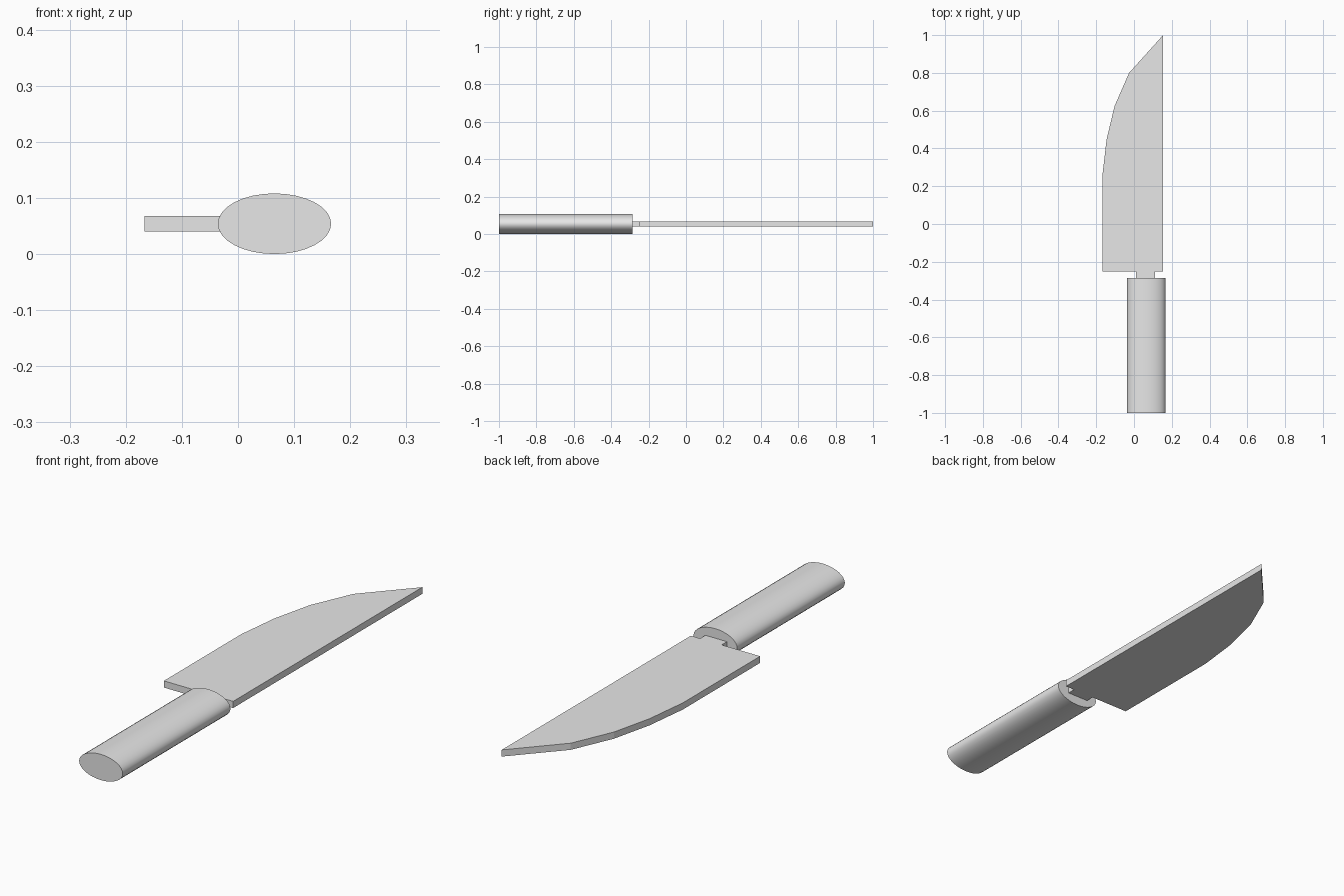
import bpy, bmesh, math
from mathutils import Vector

cube = bpy.data.objects.get("Cube")
if cube:
    bpy.data.objects.remove(cube, do_unlink=True)

# Plain grey for the whole knife
grey = bpy.data.materials.new("light grey")
grey.use_nodes = True
colour = (0.8, 0.8, 0.8, 1)
grey.diffuse_color = colour
grey.node_tree.nodes["Principled BSDF"].inputs["Base Color"].default_value = colour


def extruded(name, points, direction):
    """Solid made by sweeping a flat outline along a direction."""
    bm = bmesh.new()
    face = bm.faces.new([bm.verts.new(p) for p in points])
    result = bmesh.ops.extrude_face_region(bm, geom=[face], use_keep_orig=True)
    moved = [v for v in result["geom"] if isinstance(v, bmesh.types.BMVert)]
    bmesh.ops.translate(bm, verts=moved, vec=Vector(direction))
    bmesh.ops.recalc_face_normals(bm, faces=bm.faces)
    mesh = bpy.data.meshes.new(name)
    bm.to_mesh(mesh)
    bm.free()
    mesh.materials.append(grey)
    obj = bpy.data.objects.new(name, mesh)
    bpy.context.collection.objects.link(obj)
    return obj


# Blade with straight spine, faceted cutting edge and a short tang
blade_z, thickness = 0.04, 0.028
tang_end, heel = -0.287, -0.252
outline = [(0.011, tang_end), (0.111, tang_end), (0.111, heel), (0.154, heel),
           (0.154, 1), (-0.026, 0.8), (-0.103, 0.624), (-0.145, 0.448),
           (-0.167, 0.26), (-0.167, heel), (0.011, heel)]
extruded("blade", [(x, y, blade_z) for x, y in outline], (0, 0, thickness))

# Oval handle
segments = 32
angles = [math.tau * i / segments for i in range(segments)]
section = [(0.065 + 0.101 * math.cos(a), -1, 0.054 + 0.054 * math.sin(a)) for a in angles]
handle = extruded("handle", section, (0, 1 + tang_end, 0))
bpy.ops.object.select_all(action="DESELECT")
handle.select_set(True)
bpy.context.view_layer.objects.active = handle
bpy.ops.object.shade_smooth_by_angle(angle=math.radians(40))
